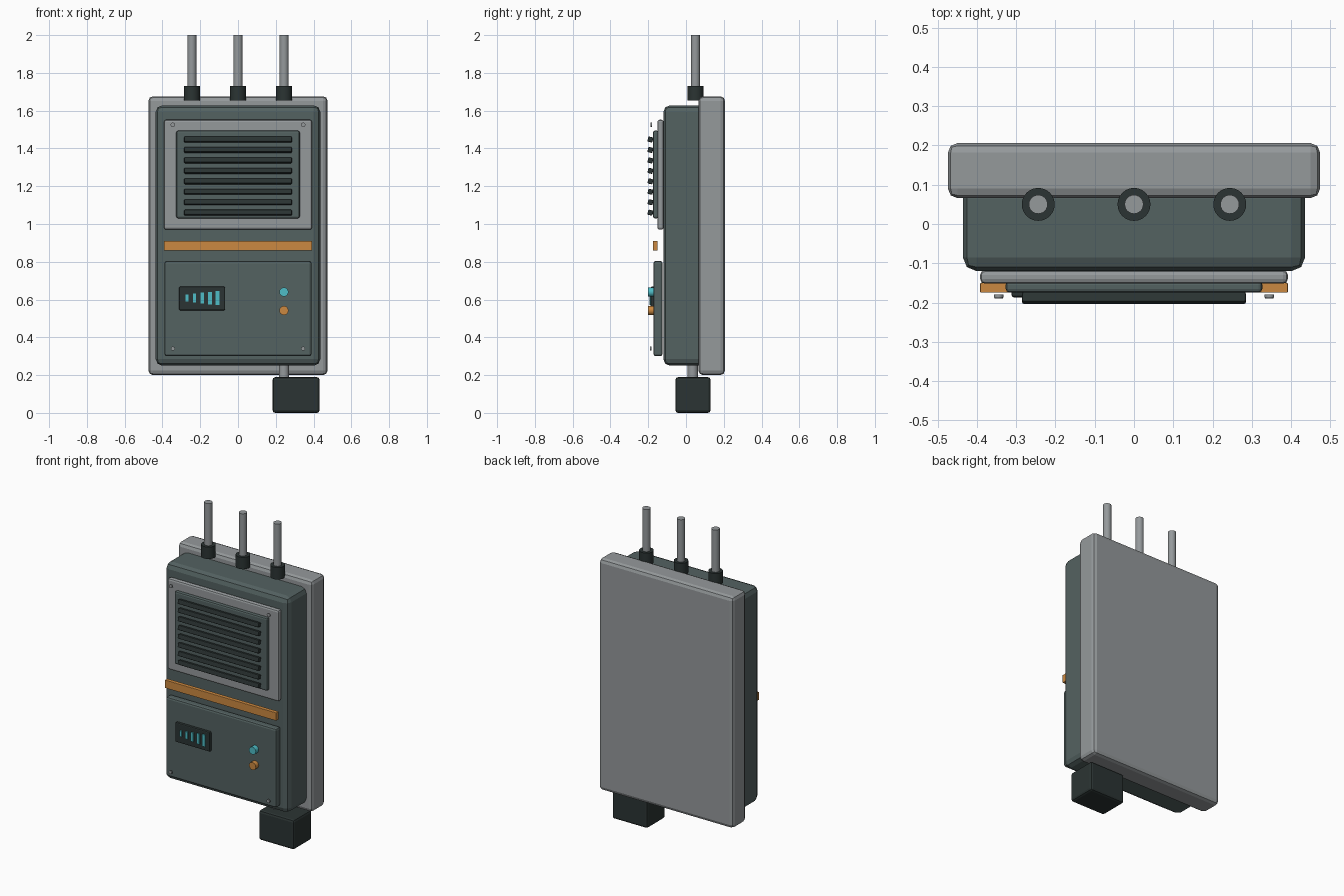
import bpy, bmesh, math
from mathutils import Matrix

if "Cube" in bpy.data.objects:
    bpy.data.objects.remove(bpy.data.objects["Cube"])


def material(name, rgb):
    m = bpy.data.materials.new(name)
    m.diffuse_color = (*rgb, 1)
    m.use_nodes = True
    m.node_tree.nodes["Principled BSDF"].inputs["Base Color"].default_value = m.diffuse_color
    return m


GREY = material("light grey", (0.30, 0.32, 0.33))
BODY = material("slate", (0.088, 0.122, 0.120))
BLACK = material("near black", (0.024, 0.034, 0.033))
ORANGE = material("orange", (0.60, 0.25, 0.052))
CYAN = material("cyan", (0.078, 0.51, 0.57))


def finish(name, bm, mat):
    me = bpy.data.meshes.new(name)
    bm.to_mesh(me)
    bm.free()
    me.materials.append(mat)
    ob = bpy.data.objects.new(name, me)
    bpy.context.collection.objects.link(ob)
    return ob


def box(name, mat, x, y, z, bevel=0.0, tilt=0.0):
    """Bevelled box from (min, max) ranges, optionally tilted about x."""
    bm = bmesh.new()
    bmesh.ops.create_cube(bm, size=1)
    size = [r[1] - r[0] for r in (x, y, z)]
    bmesh.ops.scale(bm, vec=size, verts=bm.verts)
    if bevel:
        bmesh.ops.bevel(bm, geom=bm.edges[:], offset=bevel, segments=2,
                        profile=0.5, affect='EDGES', clamp_overlap=True)
    ob = finish(name, bm, mat)
    ob.location = [(r[0] + r[1]) / 2 for r in (x, y, z)]
    ob.rotation_euler.x = tilt
    return ob


def cylinder(name, mat, centre, r, depth, axis='Z', sides=24):
    bm = bmesh.new()
    bmesh.ops.create_cone(bm, cap_ends=True, segments=sides,
                          radius1=r, radius2=r, depth=depth)
    if axis == 'Y':
        bmesh.ops.rotate(bm, verts=bm.verts, matrix=Matrix.Rotation(math.pi / 2, 3, 'X'))
    for f in bm.faces:
        f.smooth = len(f.verts) == 4
    for e in bm.edges:
        e.smooth = all(len(f.verts) == 4 for f in e.link_faces)
    ob = finish(name, bm, mat)
    ob.location = centre
    return ob


# Housing
box("back_plate", GREY, (-0.474, 0.474), (0.066, 0.206), (0.20, 1.676), 0.024)
box("main_body", BODY, (-0.436, 0.436), (-0.12, 0.10), (0.25, 1.628), 0.035)

# Speaker grille
box("grille_frame", GREY, (-0.392, 0.392), (-0.152, -0.118), (0.97, 1.552), 0.012)
box("grille_panel", BODY, (-0.327, 0.327), (-0.175, -0.145), (1.03, 1.494), 0.01)
for i in range(8):
    z = 1.06 + i * 0.0553
    box(f"grille_slat_{i + 1}", BLACK, (-0.285, 0.285), (-0.202, -0.175),
        (z - 0.014, z + 0.014), 0.005, math.radians(-14))

# Stripe and control panel
box("accent_stripe", ORANGE, (-0.392, 0.392), (-0.175, -0.15), (0.86, 0.911), 0.002)
box("control_panel", BODY, (-0.389, 0.389), (-0.172, -0.124), (0.30, 0.804), 0.012)

# Level meter with five growing bars
box("meter_window", BLACK, (-0.312, -0.068), (-0.187, -0.165), (0.543, 0.668), 0.006)
for i in range(5):
    x, h, w = -0.27 + i * 0.0405, 0.019 + i * 0.0047, 0.007 + i * 0.001
    box(f"meter_bar_{i + 1}", CYAN, (x - w, x + w), (-0.194, -0.185),
        (0.608 - h, 0.608 + h))

# Indicator lamps
for name, mat, z in (("upper_lamp", CYAN, 0.64), ("lower_lamp", ORANGE, 0.542)):
    cylinder(name, mat, (0.243, -0.186, z), 0.024, 0.032, 'Y', 16)

# Corner screws
for side, x in (("left", -0.345), ("right", 0.345)):
    cylinder(f"upper_screw_{side}", GREY, (x, -0.183, 1.525), 0.012, 0.008, 'Y', 12)
    cylinder(f"lower_screw_{side}", GREY, (x, -0.186, 0.34), 0.011, 0.008, 'Y', 12)

# Antennas with sockets
for i, x in enumerate((-0.244, 0, 0.244)):
    cylinder(f"antenna_socket_{i + 1}", BLACK, (x, 0.05, 1.693), 0.042, 0.076)
    cylinder(f"antenna_rod_{i + 1}", GREY, (x, 0.05, 1.83), 0.024, 0.34)

# Power lead and plug under the body
cylinder("power_lead", GREY, (0.243, 0.036, 0.22), 0.027, 0.10)
box("power_plug", BLACK, (0.183, 0.432), (-0.056, 0.13), (0.0, 0.189), 0.014)
